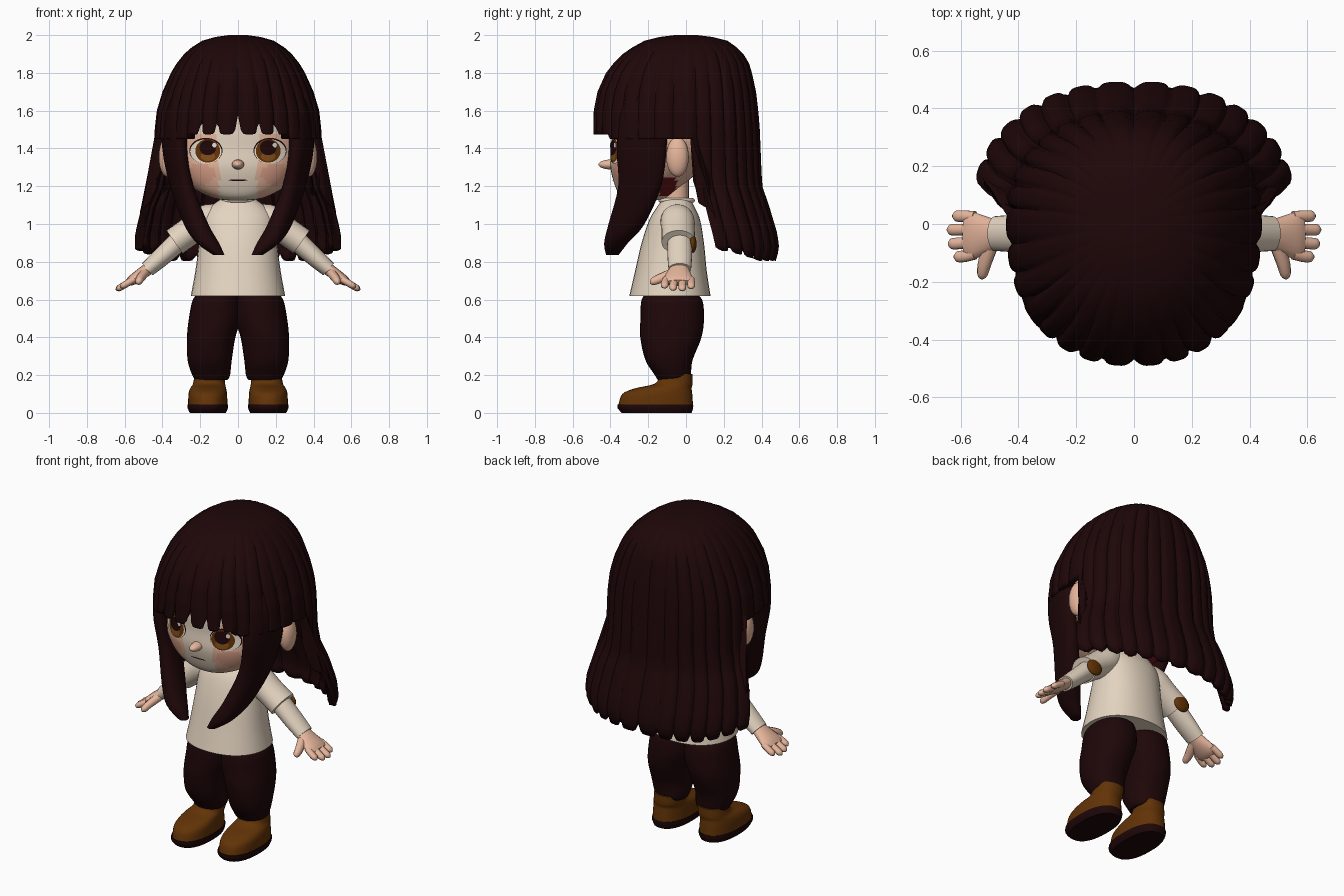
import bpy, bmesh, math
from mathutils import Vector
from mathutils.bvhtree import BVHTree

if "Cube" in bpy.data.objects:
    bpy.data.objects.remove(bpy.data.objects["Cube"])


def material(name, rgb):
    m = bpy.data.materials.new(name)
    m.diffuse_color = (*rgb, 1)
    m.use_nodes = True
    m.node_tree.nodes["Principled BSDF"].inputs["Base Color"].default_value = m.diffuse_color
    return m


DARK = material("dark maroon", (0.013, 0.002, 0.0025))
CREAM = material("cream", (0.78, 0.66, 0.53))
SKIN = material("skin", (0.80, 0.47, 0.335))
BLUSH = material("blush", (0.74, 0.37, 0.26))
BROWN = material("boot brown", (0.122, 0.033, 0.002))
RED = material("deep red", (0.15, 0.008, 0.01))
AMBER = material("amber", (0.22, 0.075, 0.01))
WHITE = material("eye white", (0.82, 0.74, 0.64))


def make(name, verts, faces, *mats):
    me = bpy.data.meshes.new(name)
    bm = bmesh.new()
    vs = [bm.verts.new(v) for v in verts]
    for f in faces:
        bm.faces.new([vs[i] for i in f])
    bmesh.ops.recalc_face_normals(bm, faces=bm.faces)
    bm.to_mesh(me)
    bm.free()
    for m in mats:
        me.materials.append(m)
    ob = bpy.data.objects.new(name, me)
    bpy.context.collection.objects.link(ob)
    return ob


def smooth_rows(rows, k):
    """Catmull-Rom interpolation of number rows."""
    out = []
    for i in range(len(rows) - 1):
        a, b, c, d = (rows[max(i - 1, 0)], rows[i], rows[i + 1], rows[min(i + 2, len(rows) - 1)])
        for j in range(k):
            t = j / k
            out.append([0.5 * (2 * q + (r - p) * t + (2 * p - 5 * q + 4 * r - s) * t * t
                               + (3 * q - p - 3 * r + s) * t ** 3) for p, q, r, s in zip(a, b, c, d)])
    return out + [list(rows[-1])]


def spow(v, n):
    return math.copysign(abs(v) ** (2 / n), v)


def skin_rings(name, rings, mats):
    n = len(rings[0])
    verts = [v for r in rings for v in r]
    faces = [(i * n + j, i * n + (j + 1) % n, (i + 1) * n + (j + 1) % n, (i + 1) * n + j)
             for i in range(len(rings) - 1) for j in range(n)]
    faces += [tuple(range(n)), tuple(range(len(verts) - n, len(verts)))]
    return make(name, verts, faces, *mats)


def loft(name, rows, *mats, side=1, n=32, p=2.2, k=4, tilt=0):
    """Stack of horizontal rounded sections: z, cx, cy, rx, ry."""
    rings = []
    for z, cx, cy, rx, ry in smooth_rows(rows, k):
        ring = []
        for j in range(n):
            a = 2 * math.pi * j / n
            u, v = rx * spow(math.cos(a), p), ry * spow(math.sin(a), p)
            x = u * math.cos(tilt) - v * math.sin(tilt)
            y = u * math.sin(tilt) + v * math.cos(tilt)
            ring.append((side * (cx + x), cy + y, z))
        rings.append(ring)
    return skin_rings(name, rings, mats)


def tube(name, rows, mat, side=1, n=16, k=3):
    """Limb along a path: x, y, z, thickness radius, width radius."""
    rows = smooth_rows(rows, k)
    rings = []
    for i, (x, y, z, rn, rw) in enumerate(rows):
        t = (Vector(rows[min(i + 1, len(rows) - 1)][:3]) - Vector(rows[max(i - 1, 0)][:3])).normalized()
        u = t.cross(Vector((0, 1, 0))).normalized()
        w = u.cross(t)
        ring = [Vector((x, y, z)) + u * rn * math.cos(a) + w * rw * math.sin(a)
                for a in (2 * math.pi * j / n for j in range(n))]
        rings.append([(side * q.x, q.y, q.z) for q in ring])
    return skin_rings(name, rings, [mat])


def ball(name, c, r, mat):
    bpy.ops.mesh.primitive_uv_sphere_add(segments=20, ring_count=12, radius=1, location=c)
    ob = bpy.context.object
    ob.name, ob.scale = name, r
    ob.data.materials.append(mat)
    return ob


# Head, coloured by region
head = loft("head", [(1.125, 0, -.22, .05, .06), (1.14, 0, -.22, .14, .12), (1.2, 0, -.2, .25, .175),
                     (1.3, 0, -.15, .325, .25), (1.4, 0, -.08, .36, .315), (1.5, 0, -.05, .37, .345),
                     (1.7, 0, -.04, .34, .34), (1.85, 0, -.03, .22, .24), (1.9, 0, -.03, .1, .1)],
            SKIN, CREAM, BLUSH, RED, n=72, p=2.3, k=6)
for f in head.data.polygons:
    x, y, z = f.center
    if 1.15 < z < 1.24 and -.14 < y < -.05:
        f.material_index = 3
    elif y < -.15 and (abs(x) < .1 or (z > 1.48 and abs(x) < .22)):
        f.material_index = 1
    elif y < -.15 and ((abs(x) - .2) / .08) ** 2 + ((z - 1.26) / .055) ** 2 < 1:
        f.material_index = 2
tree = BVHTree.FromPolygons([v.co for v in head.data.vertices], [p.vertices[:] for p in head.data.polygons])


def decal(name, cx, cz, rx, rz, layer, mat):
    """Thin ellipse laid onto the face surface."""
    n, m = 32, 5
    pts = [(cx, cz)] + [(cx + rx * r / m * math.cos(2 * math.pi * j / n), cz + rz * r / m * math.sin(2 * math.pi * j / n))
                        for r in range(1, m + 1) for j in range(n)]
    verts = []
    for x, z in pts:
        hit = tree.ray_cast(Vector((x, -2, z)), Vector((0, 1, 0)))[0]
        verts.append((x, hit.y - .003 * layer, z))
    faces = [(0, 1 + j, 1 + (j + 1) % n) for j in range(n)]
    faces += [(1 + r * n + j, 1 + (r + 1) * n + j, 1 + (r + 1) * n + (j + 1) % n, 1 + r * n + (j + 1) % n)
              for r in range(m - 1) for j in range(n)]
    make(name, verts, faces, mat)


# Face details
for s, tag in ((1, "left"), (-1, "right")):
    decal("eyelash_" + tag, s * .17, 1.388, .088, .068, 1, DARK)
    decal("eye_white_" + tag, s * .17, 1.384, .083, .064, 2, WHITE)
    decal("iris_" + tag, s * .16, 1.387, .066, .062, 3, BROWN)
    decal("iris_glow_" + tag, s * .16, 1.358, .038, .024, 4, AMBER)
    decal("pupil_" + tag, s * .16, 1.404, .044, .04, 5, DARK)
    decal("eye_glint_" + tag, s * .16 + .036, 1.418, .013, .013, 6, WHITE)
    ball("ear_" + tag, (s * .375, -.045, 1.355), (.045, .06, .105), SKIN)
decal("mouth", 0, 1.232, .052, .004, 1, DARK)
ball("nose", (0, -.4, 1.315), (.032, .064, .026), SKIN)

# Neck, shirt and collar
loft("neck", [(1.05, 0, -.05, .08, .065), (1.3, 0, -.06, .085, .075)], SKIN)
loft("shirt", [(.62, 0, -.085, .25, .215), (.75, 0, -.08, .226, .19), (.9, 0, -.07, .207, .165),
               (1.02, 0, -.06, .195, .135), (1.08, 0, -.055, .16, .105), (1.13, 0, -.05, .095, .075)], CREAM)
bpy.ops.mesh.primitive_torus_add(major_radius=.085, minor_radius=.012, location=(0, -.05, 1.125))
bpy.context.object.name = "collar"
bpy.context.object.data.materials.append(CREAM)

# Limbs, mirrored
for s, tag in ((1, "_left"), (-1, "_right")):
    loft("trouser_leg" + tag, [(.175, .14, -.07, .085, .08), (.2, .142, -.07, .1, .095), (.28, .15, -.09, .117, .125),
                               (.4, .142, -.08, .128, .162), (.5, .122, -.073, .138, .168),
                               (.6, .115, -.075, .124, .16), (.64, .1, -.08, .1, .115)], DARK, side=s)
    loft("sole" + tag, [(.0, .16, -.155, .095, .185), (.025, .16, -.162, .107, .2), (.045, .16, -.162, .107, .2)],
         DARK, side=s, p=2.4, k=2)
    loft("boot" + tag, [(.045, .16, -.16, .104, .197), (.1, .16, -.152, .102, .185), (.13, .158, -.12, .095, .15),
                        (.155, .153, -.065, .085, .1), (.205, .15, -.05, .08, .085)], BROWN, side=s, p=2.3)
    tube("sleeve" + tag, [(.1, -.045, 1.05, .06, .07), (.17, -.045, 1.02, .083, .09), (.25, -.042, .965, .076, .088),
                          (.335, -.04, .905, .075, .09)], CREAM, side=s, n=24)
    tube("undersleeve" + tag, [(.27, -.035, .95, .058, .065), (.4, -.033, .83, .05, .065),
                               (.48, -.033, .76, .042, .06)], CREAM, side=s, n=24)
    ball("elbow_patch" + tag, (s * .32, .036, .895), (.052, .02, .048), BROWN)
    tube("palm" + tag, [(.46, -.034, .775, .032, .045), (.51, -.038, .737, .032, .065),
                        (.56, -.04, .703, .027, .082), (.585, -.04, .688, .018, .075)], SKIN, side=s)
    for i, (y, dx) in enumerate([(.025, -.015), (-.018, .004), (-.062, 0), (-.103, -.02)]):
        tube(f"finger_{i + 1}" + tag, [(.55, y, .708, .018, .02), (.605 + dx, y * 1.08, .675 - dx * .6, .018, .021),
                                       (.63 + dx, y * 1.1, .66 - dx * .6, .016, .019),
                                       (.642 + dx, y * 1.1, .652 - dx * .6, .004, .005)], SKIN, side=s, n=10)
    tube("thumb" + tag, [(.49, -.06, .745, .025, .028), (.515, -.13, .715, .023, .026),
                         (.525, -.175, .695, .018, .02), (.527, -.19, .69, .005, .006)], SKIN, side=s, n=10)
    # Long front lock beside the face
    loft("front_lock" + tag, [(1.75, .27, -.19, .05, .09), (1.6, .325, -.22, .06, .13), (1.4, .335, -.235, .054, .136),
                              (1.2, .297, -.245, .053, .117), (1.0, .222, -.315, .06, .097),
                              (.9, .16, -.37, .058, .063), (.835, .1, -.39, .028, .033)],
         DARK, side=s, tilt=math.radians(-16))

# Hair shell: half widths to the side, front and back for each height
TABLE = [(2.0, .05, .06, .06), (1.99, .12, .14, .14), (1.97, .19, .22, .22), (1.935, .245, .285, .27),
         (1.9, .285, .335, .305), (1.85, .325, .385, .335), (1.8, .355, .425, .35), (1.7, .4, .47, .372),
         (1.6, .43, .49, .384), (1.5, .441, .492, .392), (1.3, .447, .49, .4), (1.2, .47, .49, .405),
         (1.1, .52, .49, .44), (.95, .565, .49, .485), (.87, .57, .49, .495), (.8, .545, .49, .475)]


def widths(z):
    for p, q in zip(TABLE, TABLE[1:]):
        if z >= q[0]:
            t = (p[0] - z) / (p[0] - q[0])
            return [a + (b - a) * t for a, b in zip(p[1:], q[1:])]
    return TABLE[-1][1:]


COLS, ROWS = 288, 24
rings = []
for r in range(7 + ROWS):
    ring = []
    for c in range(COLS):
        az = 360 * c / COLS
        off = min(az, 360 - az)                       # degrees away from the front
        strand = abs(math.sin(math.radians(off * 15)))  # 12 degree wide strands
        notch = (1 - strand) ** 4
        if off < 34:
            low = 1.475 + .1 * notch                  # fringe
        elif off < 97:
            low = 1.45                                # above the ears
        else:
            low = .87 - .065 * min(1, (off - 97) / 40) + .05 * notch
        z = TABLE[r][0] if r < 7 else 1.7 + (low - 1.7) * (r - 7) / (ROWS - 1)
        drop = min(1, max(0, (1.25 - z) / .4))
        turn = off + (9 * drop * (180 - off) / 83 if off >= 97 else 0)
        a, f, b = widths(z)
        g = 1 - (.01 + .035 * min(1, r / 8)) * (1 - strand) ** 2
        ang = math.radians(turn)
        x = a * g * spow(math.sin(ang), 2.3) * (1 if az <= 180 else -1)
        y = -(f if math.cos(ang) > 0 else b) * g * spow(math.cos(ang), 2.3)
        ring.append((x, y, z))
    rings.append(ring)
verts = [v for ring in rings for v in ring]
faces = [(i * COLS + j, i * COLS + (j + 1) % COLS, (i + 1) * COLS + (j + 1) % COLS, (i + 1) * COLS + j)
         for i in range(len(rings) - 1) for j in range(COLS)] + [tuple(range(COLS))]
hair = make("hair", verts, faces, DARK)
mod = hair.modifiers.new("thickness", "SOLIDIFY")
mod.thickness, mod.offset = .038, -1

# Smooth shading with sharp rims
bpy.ops.object.select_all(action="SELECT")
bpy.context.view_layer.objects.active = head
bpy.ops.object.shade_smooth_by_angle(angle=math.radians(45))
